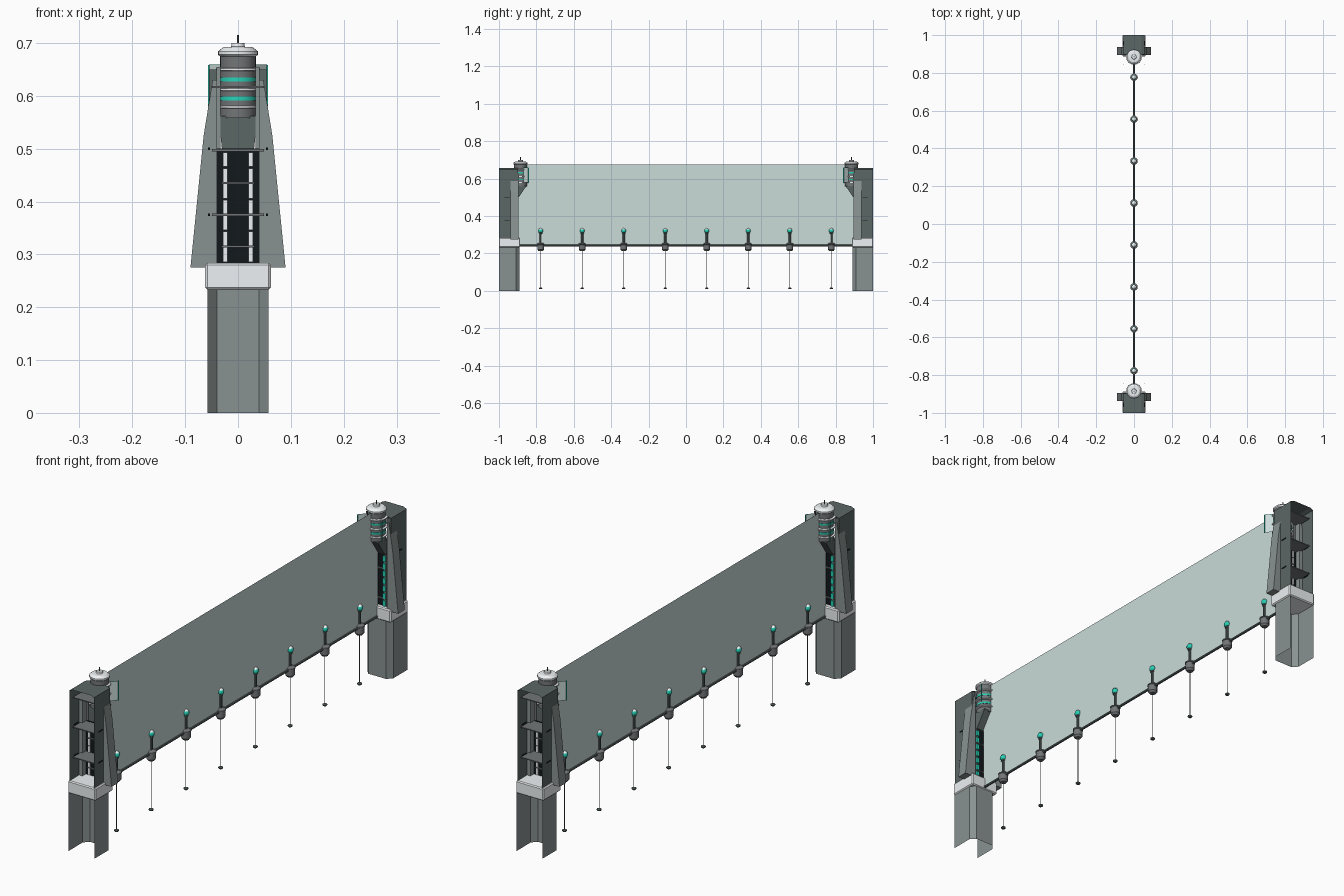
import bpy, bmesh, math

if "Cube" in bpy.data.objects:
    bpy.data.objects.remove(bpy.data.objects["Cube"])


def mat(name, col):
    m = bpy.data.materials.new(name)
    m.diffuse_color = (*col, 1)
    m.use_nodes = True
    m.node_tree.nodes["Principled BSDF"].inputs["Base Color"].default_value = m.diffuse_color
    return m


STEEL = mat("steel", (0.25, 0.29, 0.285))
DARK = mat("dark_steel", (0.105, 0.135, 0.13))
MID = mat("mid_steel", (0.17, 0.18, 0.185))
BLACK = mat("recess", (0.006, 0.009, 0.011))
PALE = mat("pale_metal", (0.86, 0.89, 0.91))
TEAL = mat("teal_light", (0.02, 0.64, 0.47))
FIELD = mat("field", (0.59, 0.71, 0.69))


def obj(name, verts, faces, m, smooth=False):
    me = bpy.data.meshes.new(name)
    me.from_pydata(verts, [], faces)
    bm = bmesh.new()
    bm.from_mesh(me)
    bmesh.ops.recalc_face_normals(bm, faces=bm.faces)
    bm.to_mesh(me)
    bm.free()
    me.materials.append(m)
    o = bpy.data.objects.new(name, me)
    bpy.context.collection.objects.link(o)
    if smooth:
        bpy.ops.object.select_all(action='DESELECT')
        o.select_set(True)
        bpy.context.view_layer.objects.active = o
        bpy.ops.object.shade_smooth_by_angle(angle=math.radians(35))
    return o


def box(name, x, y, z, m, bevel=0):
    v = [(a, b, c) for a in x for b in y for c in z]
    f = [(0, 1, 3, 2), (4, 6, 7, 5), (0, 4, 5, 1), (2, 3, 7, 6), (0, 2, 6, 4), (1, 5, 7, 3)]
    o = obj(name, v, f, m)
    if bevel:
        b = o.modifiers.new("bevel", 'BEVEL')
        b.width, b.segments = bevel, 1
    return o


def prism(name, pts, axis, a, b, m, caps=True, closed=True):
    """Extrude a 2D profile along z (points x,y) or along y (points x,z)."""
    n = len(pts)
    mk = (lambda p, t: (p[0], p[1], t)) if axis == 'z' else (lambda p, t: (p[0], t, p[1]))
    v = [mk(p, a) for p in pts] + [mk(p, b) for p in pts]
    f = [(i, (i + 1) % n, (i + 1) % n + n, i + n) for i in range(n if closed else n - 1)]
    if caps:
        f += [tuple(range(n)), tuple(range(n, 2 * n))]
    return obj(name, v, f, m)


def lathe(name, prof, c, m, n=24):
    """Spin (radius, z) points round a vertical axis at c, closed at both ends."""
    v = [(c[0] + r * math.cos(2 * math.pi * i / n), c[1] + r * math.sin(2 * math.pi * i / n), z)
         for r, z in prof for i in range(n)]
    f = [(k * n + i, k * n + (i + 1) % n, (k + 1) * n + (i + 1) % n, (k + 1) * n + i)
         for k in range(len(prof) - 1) for i in range(n)]
    f += [tuple(range(n)), tuple(range(len(v) - n, len(v)))]
    return obj(name, v, f, m, True)


def build_pylon():
    P = []
    # hollow base, open to the outside and below
    P.append(prism("pylon_base", [(-.058, -1), (-.058, -.91), (-.04, -.89), (.04, -.89),
                                  (.058, -.91), (.058, -1)], 'z', 0, .236, STEEL, False, False))
    # pale collar
    P.append(box("pylon_collar", (-.062, .062), (-1, -.887), (.233, .284), PALE, .004))
    for s in (-1, 1):
        # hollow tower: side wall and front strip
        P.append(prism("tower_side", [(s * .04, -.912), (s * .04, -.898), (s * .055, -.898),
                                      (s * .055, -1)], 'z', .28, .65, DARK, False, False))
        # filler strip beside the lamp
        P.append(box("lamp_cheek", sorted((s * .033, s * .041)), (-.912, -.909), (.5, .655), STEEL))
        # buttress wing
        P.append(prism("tower_wing", [(s * .04, .275), (s * .09, .275), (s * .065, .525),
                                      (s * .048, .63), (s * .04, .63)], 'y', -.937, -.895, STEEL))
        # lit rail beside the slot, seen from both faces
        P.append(box("slot_rail", sorted((s * .018, s * .031)), (-.907, -.904), (.283, .495), MID))
        for k in range(7):
            z = .286 + k * .03
            P.append(box("rail_light", sorted((s * .018, s * .030)), (-.904, -.899),
                         (z, z + .022), TEAL))
            P.append(box("rail_back", sorted((s * .020, s * .028)), (-.919, -.915),
                         (z, z + .027), PALE))
        # side wall vents
        for z in (.375, .5):
            P.append(box("side_vent", sorted((s * .053, s * .057)), (-.97, -.945),
                         (z - .002, z + .002), BLACK))
        # angled glass blade with a lit rim
        a, b = (s * .033, -.868), (s * .055, -.842)
        P.append(obj("glass_blade", [(*a, .58), (*b, .58), (*b, .658), (*a, .658)],
                     [(0, 1, 2, 3)], FIELD))
        P.append(box("blade_rim", (b[0] - .0015, b[0] + .0015), (b[1] - .0015, b[1] + .0015),
                     (.58, .658), TEAL))
        for z in (.58, .656):
            P.append(obj("blade_edge", [(*a, z), (*b, z), (*b, z + .003), (*a, z + .003)],
                         [(0, 1, 2, 3)], TEAL))
    P.append(prism("tower_roof", [(-.055, .65), (-.04, .656), (.04, .656), (.055, .65)],
                   'y', -1, -.898, DARK, False, False))
    # dark slot panel and cross bars
    P.append(box("slot_panel", (-.04, .04), (-.915, -.907), (.283, .5), BLACK))
    for z in (.315, .435):
        P.append(box("slot_rung", (-.031, .031), (-.922, -.9), (z - .002, z + .002), MID))
    # inner shelves
    for z in (.375, .497, .617):
        P.append(box("tower_shelf", (-.049, .049), (-.985, -.915), (z - .002, z + .002), MID))
    # wedge carrying the lamp
    w = [(-.03, -.91, .495), (.03, -.91, .495), (.03, -.898, .495), (-.03, -.898, .495),
         (-.037, -.91, .562), (.037, -.91, .562), (.03, -.852, .562), (-.03, -.852, .562)]
    P.append(obj("lamp_bracket", w, [(0, 1, 2, 3), (4, 5, 6, 7), (0, 1, 5, 4), (1, 2, 6, 5),
                                     (2, 3, 7, 6), (3, 0, 4, 7)], DARK))
    # lamp drum, bands, rings, cap and aerial
    c = (0, -.885)
    P.append(lathe("lamp_drum", [(.034, .558), (.034, .678)], c, MID))
    for z in (.595, .631):
        P.append(lathe("lamp_band", [(.0355, z - .0035), (.0355, z + .0035)], c, TEAL))
    for z in (.579, .612, .65):
        P.append(lathe("lamp_ring", [(.036, z - .003), (.042, z - .002), (.042, z + .002),
                                     (.036, z + .003)], c, PALE))
    P.append(lathe("lamp_cap", [(.033, .674), (.038, .678), (.038, .684), (.028, .692),
                                (.013, .693), (.012, .700)], c, PALE))
    P.append(lathe("lamp_aerial", [(.002, .70), (.002, .715)], c, DARK, 8))
    return P


# two pylons facing each other
for o in build_pylon():
    d = o.copy()
    d.name = "far_" + o.name
    d.rotation_euler = (0, 0, math.pi)
    bpy.context.collection.objects.link(d)

# barrier sheet and the bar along its foot
obj("barrier_field", [(0, -.895, .245), (0, .895, .245), (0, .895, .676), (0, -.895, .676)],
    [(0, 1, 2, 3)], FIELD)
prism("foot_bar", [(.005 * math.cos(i * math.pi / 4), .243 + .005 * math.sin(i * math.pi / 4))
                   for i in range(8)], 'y', -.895, .895, DARK)

# row of marker posts hung along the bar
for k in range(8):
    c = (0, -.777 + k * .222)
    lathe("post_housing", [(.012, .213), (.018, .221), (.018, .246), (.02, .247), (.02, .251),
                           (.01, .257)], c, MID, 12)
    lathe("post_stem", [(.006, .255), (.006, .305), (.009, .307), (.009, .312)], c, DARK, 10)
    lathe("post_light", [(.013 * math.cos(a), .321 + .013 * math.sin(a))
                         for a in (-1.2, -.7, -.3, 0, .3, .7)], c, TEAL, 16)
    lathe("post_cap", [(.0105, .329), (.007, .333), (.002, .335)], c, PALE, 16)
    lathe("post_tether", [(.0013, .014), (.0013, .218)], c, MID, 6)
    lathe("post_weight", [(.006, .009), (.009, .012), (.009, .016), (.004, .018)], c, DARK, 10)
